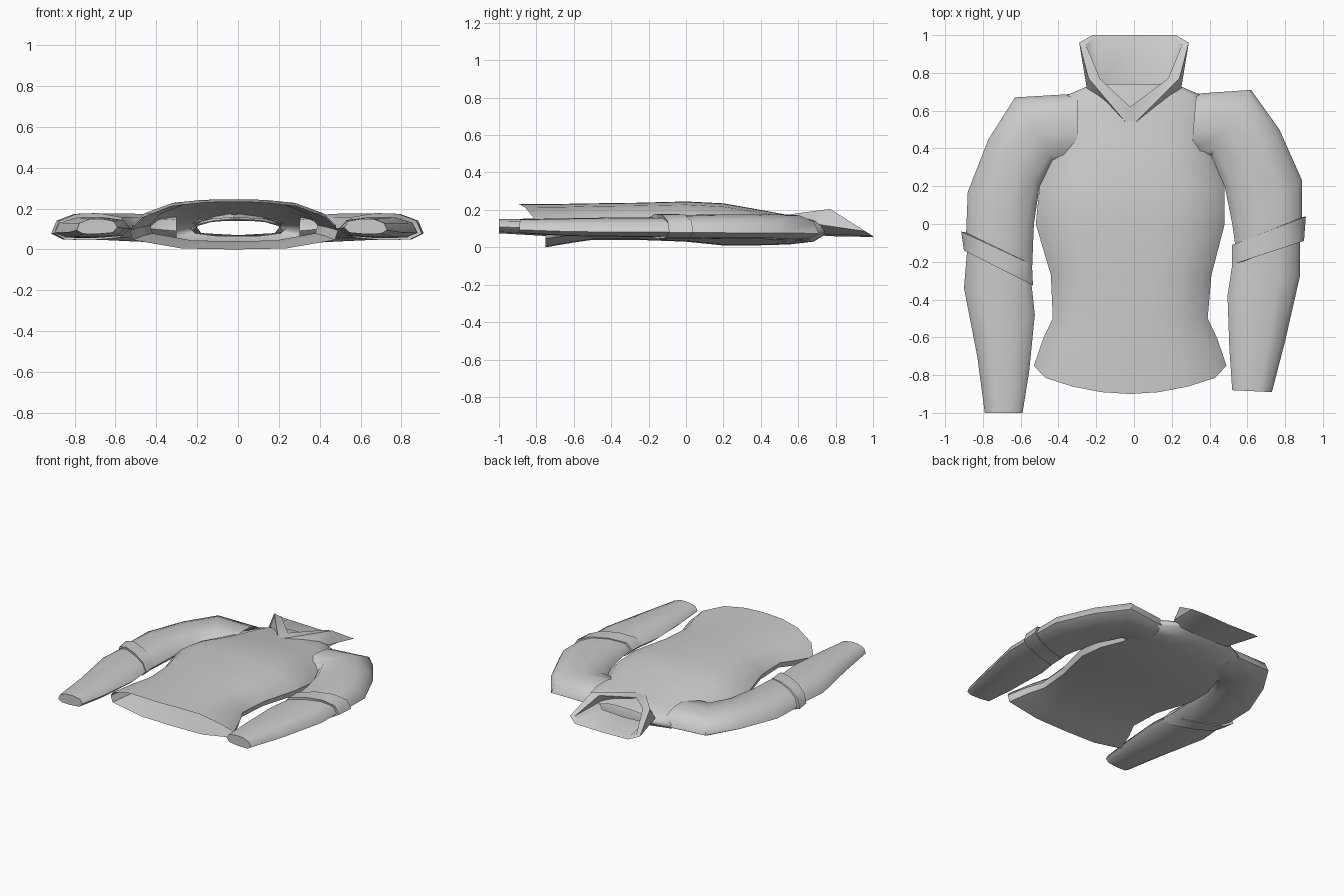
import bpy, bmesh, math

cube = bpy.data.objects.get("Cube")
if cube:
    bpy.data.objects.remove(cube)

fabric = bpy.data.materials.new("light_grey_fabric")
fabric.use_nodes = True
grey = (0.6, 0.6, 0.6, 1)
fabric.diffuse_color = grey
fabric.node_tree.nodes["Principled BSDF"].inputs["Base Color"].default_value = grey


def loft(name, rings, cap_start=False, cap_end=False, angle=50):
    """Skin a list of closed rings with quads."""
    bm = bmesh.new()
    loops = [[bm.verts.new(p) for p in ring] for ring in rings]
    for a, b in zip(loops, loops[1:]):
        for i in range(len(a)):
            j = (i + 1) % len(a)
            bm.faces.new((a[i], a[j], b[j], b[i]))
    if cap_start:
        bm.faces.new(loops[0])
    if cap_end:
        bm.faces.new(loops[-1])
    bmesh.ops.recalc_face_normals(bm, faces=bm.faces)
    mesh = bpy.data.meshes.new(name)
    bm.to_mesh(mesh)
    bm.free()
    mesh.materials.append(fabric)
    obj = bpy.data.objects.new(name, mesh)
    bpy.context.collection.objects.link(obj)
    bpy.ops.object.select_all(action="DESELECT")
    bpy.context.view_layer.objects.active = obj
    obj.select_set(True)
    bpy.ops.object.shade_smooth_by_angle(angle=math.radians(angle))
    return obj


# Torso: flattened tube from hem to neck, with a curved front hem
half = [(0, 1), (.3, .99), (.6, .92), (.88, .68), (1, .4), (.97, .2), (.5, .02), (0, 0)]
section = half + [(-u, v) for u, v in half[-2:0:-1]]


def torso_ring(y, x0, x1, z0, z1, dip=0):
    ring = []
    for u, v in section:
        x = (x0 + x1) / 2 + u * (x1 - x0) / 2
        sag = -.11 * (1 - u * u) if v > .4 else .04
        ring.append((x, y + dip * sag, z0 + v * (z1 - z0)))
    return ring


torso = [(-.79, -.53, .49, 0, .232, 1), (-.62, -.48, .44, .025, .232, .4),
         (-.5, -.43, .39, .04, .235), (-.27, -.44, .41, .04, .238),
         (0, -.52, .48, .03, .245), (.2, -.5, .48, .01, .235),
         (.37, -.44, .42, .01, .205), (.55, -.42, .42, .015, .172),
         (.68, -.36, .36, .03, .152), (.74, -.22, .22, .065, .14)]
loft("torso", [torso_ring(*r) for r in torso])

# Sleeves: each ring runs from an inner seam point to an outer seam point
arm_section = [(0, .45), (.1, .85), (.4, 1), (.7, .97), (.93, .72),
               (1, .25), (.85, .03), (.5, 0), (.12, .1)]


def arm_ring(ix, iy, ox, oy, z0, z1):
    return [(ix + t * (ox - ix), iy + t * (oy - iy), z0 + v * (z1 - z0))
            for t, v in arm_section]


upper = {
    "right": [(-.3, .33, -.3, .69, .03, .165), (-.43, .33, -.63, .67, .04, .175),
              (-.5, .2, -.77, .45, .045, .175), (-.53, 0, -.88, .17, .045, .175),
              (-.54, -.25, -.89, -.08, .05, .17)],
    "left": [(.3, .35, .33, .69, .03, .165), (.41, .36, .62, .71, .04, .175),
             (.48, .2, .77, .5, .045, .175), (.52, 0, .89, .23, .045, .175),
             (.54, -.14, .89, 0, .05, .17)]}
rolled = {
    "right": [(-.56, -.2, -.87, -.05, .06, .16), (-.54, -.215, -.915, -.04, .045, .178),
              (-.535, -.325, -.9, -.14, .045, .178), (-.56, -.31, -.87, -.15, .06, .16)],
    "left": [(.55, -.1, .87, .03, .06, .16), (.52, -.11, .91, .04, .045, .178),
             (.52, -.215, .9, -.09, .045, .178), (.55, -.21, .86, -.09, .06, .16)]}
lower = {
    "right": [(-.55, -.25, -.88, -.1, .055, .16), (-.525, -.48, -.9, -.34, .055, .16),
              (-.555, -.78, -.83, -.7, .06, .155), (-.59, -1, -.79, -1, .075, .15)],
    "left": [(.53, -.15, .88, -.02, .055, .16), (.495, -.38, .88, -.27, .055, .16),
             (.505, -.66, .8, -.62, .06, .155), (.52, -.88, .73, -.89, .075, .15)]}
for side in ("right", "left"):
    loft(side + "_upper_sleeve", [arm_ring(*r) for r in upper[side]], cap_end=True)
    loft(side + "_rolled_cuff", [arm_ring(*r) for r in rolled[side]], True, True)
    loft(side + "_lower_sleeve", [arm_ring(*r) for r in lower[side]], True, True)


# Collar: flared band that opens in a V at the front
def collar_ring(front, sides, back):
    mirrored = [(-x, y, z) for x, y, z in sides[::-1]]
    return [front] + sides + [back] + mirrored


outer_base = collar_ring((-.02, .5, .155), [(.14, .64, .15), (.25, .72, .12), (.2, .74, .07)],
                         (0, .74, .06))
outer_rim = collar_ring((-.02, .51, .17), [(.24, .77, .205), (.29, .96, .085), (.22, 1, .06)],
                        (0, 1, .055))
inner_rim = collar_ring((-.02, .62, .175), [(.18, .77, .195), (.255, .95, .09), (.21, .99, .065)],
                        (0, .99, .06))
inner_base = collar_ring((-.02, .58, .15), [(.12, .66, .14), (.21, .72, .12), (.18, .74, .08)],
                         (0, .74, .07))
loft("collar", [outer_base, outer_rim, inner_rim, inner_base], angle=35)
